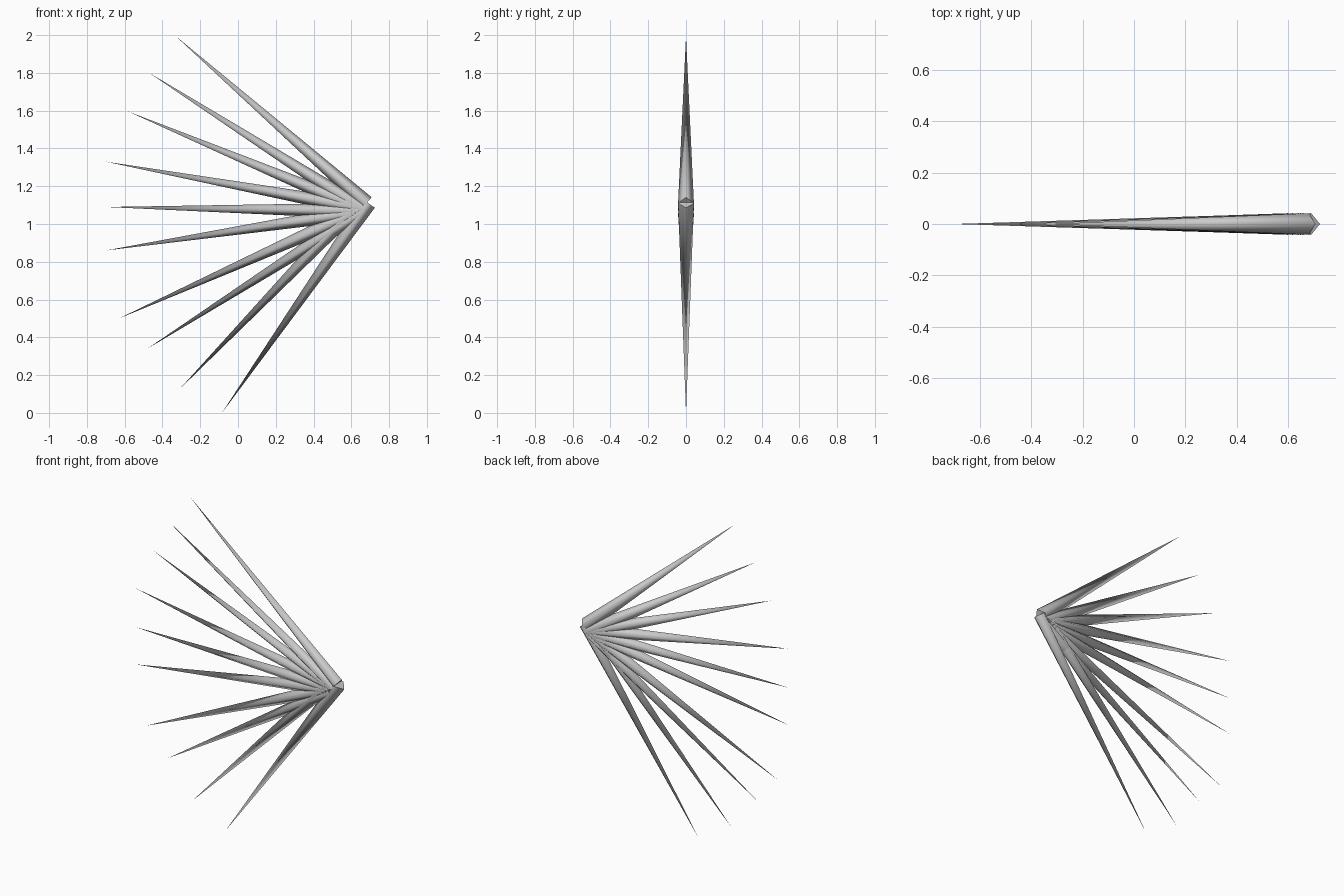
import bpy, math
from mathutils import Vector, Matrix

if "Cube" in bpy.data.objects:
    bpy.data.objects.remove(bpy.data.objects["Cube"])

BASE_RADIUS = 0.042

# (tip x, tip z, base x, base z) for each spine of the fan, top to bottom
SPINES = [
    (-0.33, 1.995, 0.68, 1.11),
    (-0.47, 1.80, 0.66, 1.08),
    (-0.58, 1.595, 0.65, 1.08),
    (-0.70, 1.33, 0.62, 1.09),
    (-0.70, 1.09, 0.64, 1.07),
    (-0.70, 0.86, 0.62, 1.06),
    (-0.63, 0.50, 0.60, 1.05),
    (-0.48, 0.34, 0.65, 1.06),
    (-0.31, 0.125, 0.62, 1.09),
    (-0.085, 0.0, 0.69, 1.11),
]


def add_spine(index, tx, tz, bx, bz):
    """Four-sided tapering spine from a capped base to a sharp tip."""
    tip, base = Vector((tx, 0, tz)), Vector((bx, 0, bz))
    axis = (tip - base).normalized()
    across = Vector((0, 1, 0)).cross(axis)
    ring = [base + BASE_RADIUS * (math.cos(a) * across + math.sin(a) * Vector((0, 1, 0)))
            for a in (i * math.pi / 2 for i in range(4))]
    # ring winds clockwise seen from the tip, so faces are ordered to point outward
    faces = [((i + 1) % 4, i, 4) for i in range(4)] + [(0, 1, 2, 3)]
    mesh = bpy.data.meshes.new(f"spine_{index}")
    mesh.from_pydata([*ring, tip], [], faces)
    obj = bpy.data.objects.new(f"spine_{index}", mesh)
    bpy.context.collection.objects.link(obj)
    # smooth sides, flat base cap
    for p in mesh.polygons:
        p.use_smooth = len(p.vertices) == 3
    for e in mesh.edges:
        e.use_edge_sharp = 4 not in e.vertices


for n, spine in enumerate(SPINES, 1):
    add_spine(n, *spine)
